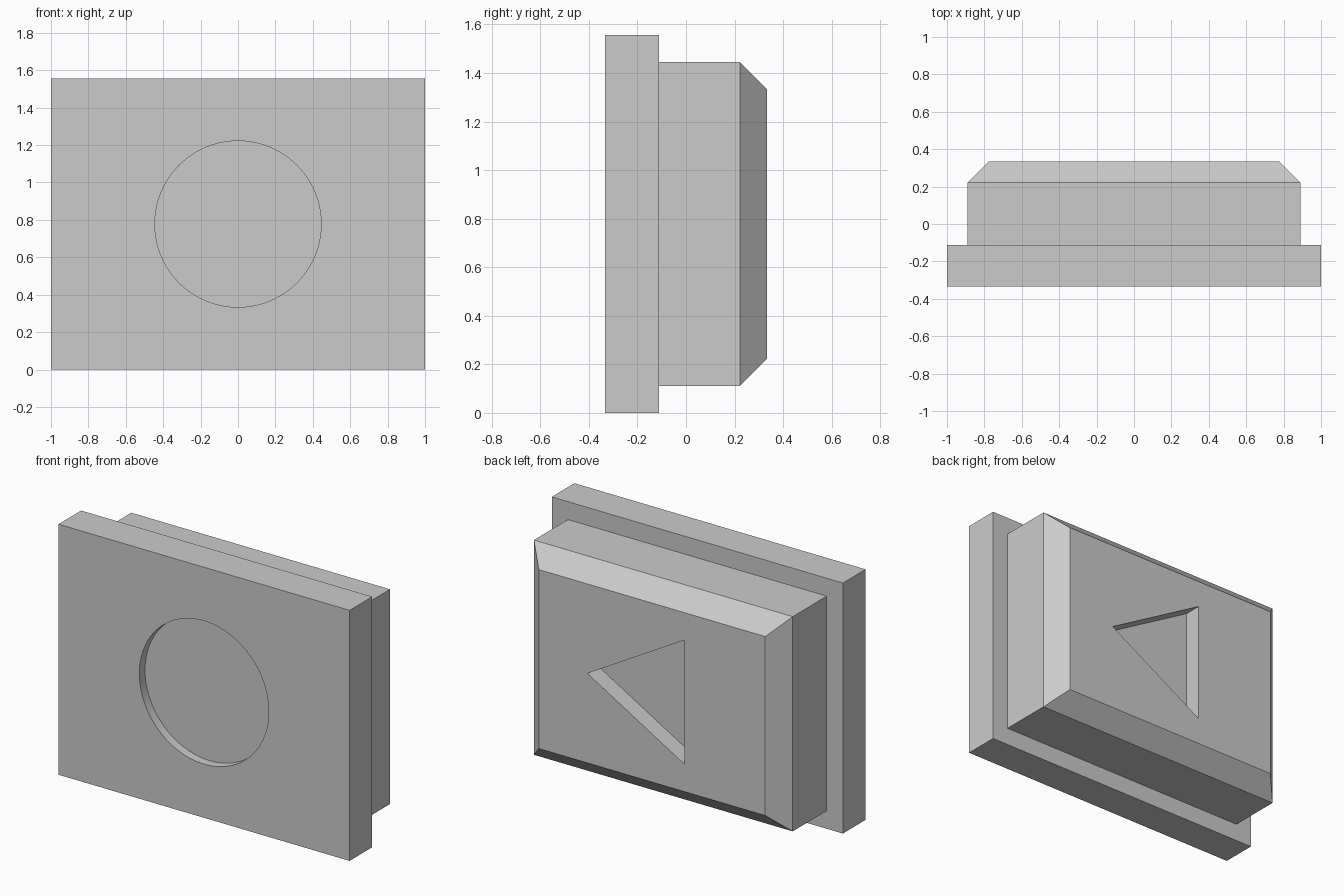
import bpy
import bmesh
import math
from mathutils import Matrix

if "Cube" in bpy.data.objects:
    bpy.data.objects.remove(bpy.data.objects["Cube"], do_unlink=True)

U = 1 / 9            # design unit
MID_Z = 7 * U        # height of the centre line

grey = bpy.data.materials.new("light_grey")
grey.use_nodes = True
grey.diffuse_color = (0.6, 0.6, 0.6, 1)
grey.node_tree.nodes["Principled BSDF"].inputs["Base Color"].default_value = (0.6, 0.6, 0.6, 1)


def make_object(name, bm):
    bmesh.ops.recalc_face_normals(bm, faces=bm.faces[:])
    mesh = bpy.data.meshes.new(name)
    bm.to_mesh(mesh)
    bm.free()
    mesh.materials.append(grey)
    obj = bpy.data.objects.new(name, mesh)
    bpy.context.collection.objects.link(obj)
    return obj


def rect_loft(name, sections):
    """Solid through centred rectangles given as (y, half width, half height)."""
    bm = bmesh.new()
    rings = [[bm.verts.new((sx * w, y, MID_Z + sz * h))
              for sx, sz in ((-1, -1), (1, -1), (1, 1), (-1, 1))]
             for y, w, h in sections]
    for a, b in zip(rings, rings[1:]):
        for i in range(4):
            j = (i + 1) % 4
            bm.faces.new((a[i], a[j], b[j], b[i]))
    bm.faces.new(rings[0])
    bm.faces.new(rings[-1])
    return make_object(name, bm)


def cut_recess(target, name, sides, y0, y1):
    """Sink a regular prism, one corner toward +x, into the target."""
    r = 4 * U
    bm = bmesh.new()
    rings = [[bm.verts.new((r * math.cos(math.tau * i / sides), y,
                            MID_Z + r * math.sin(math.tau * i / sides)))
              for i in range(sides)] for y in (y0, y1)]
    for i in range(sides):
        j = (i + 1) % sides
        bm.faces.new((rings[0][i], rings[0][j], rings[1][j], rings[1][i]))
    for ring in rings:
        bm.faces.new(ring)
    cutter = make_object(name, bm)
    cutter.hide_render = True
    mod = target.modifiers.new("recess", 'BOOLEAN')
    mod.operation = 'DIFFERENCE'
    mod.solver = 'EXACT'
    mod.object = cutter
    bpy.ops.object.select_all(action='DESELECT')
    target.select_set(True)
    bpy.context.view_layer.objects.active = target
    bpy.ops.object.modifier_apply(modifier=mod.name)
    bpy.data.objects.remove(cutter, do_unlink=True)
    bpy.ops.object.shade_smooth_by_angle(angle=math.radians(30))


# Front plate with a shallow round recess
plate = rect_loft("front_plate", [(-3 * U, 9 * U, 7 * U), (-U, 9 * U, 7 * U)])
cut_recess(plate, "round_cutter", 96, -4 * U, -2.5 * U)

# Smaller rear block with a chamfered back edge and a triangular recess
block = rect_loft("rear_block", [(-U, 8 * U, 6 * U), (2 * U, 8 * U, 6 * U),
                                 (3 * U, 7 * U, 5 * U)])
cut_recess(block, "triangle_cutter", 3, 2 * U, 4 * U)
